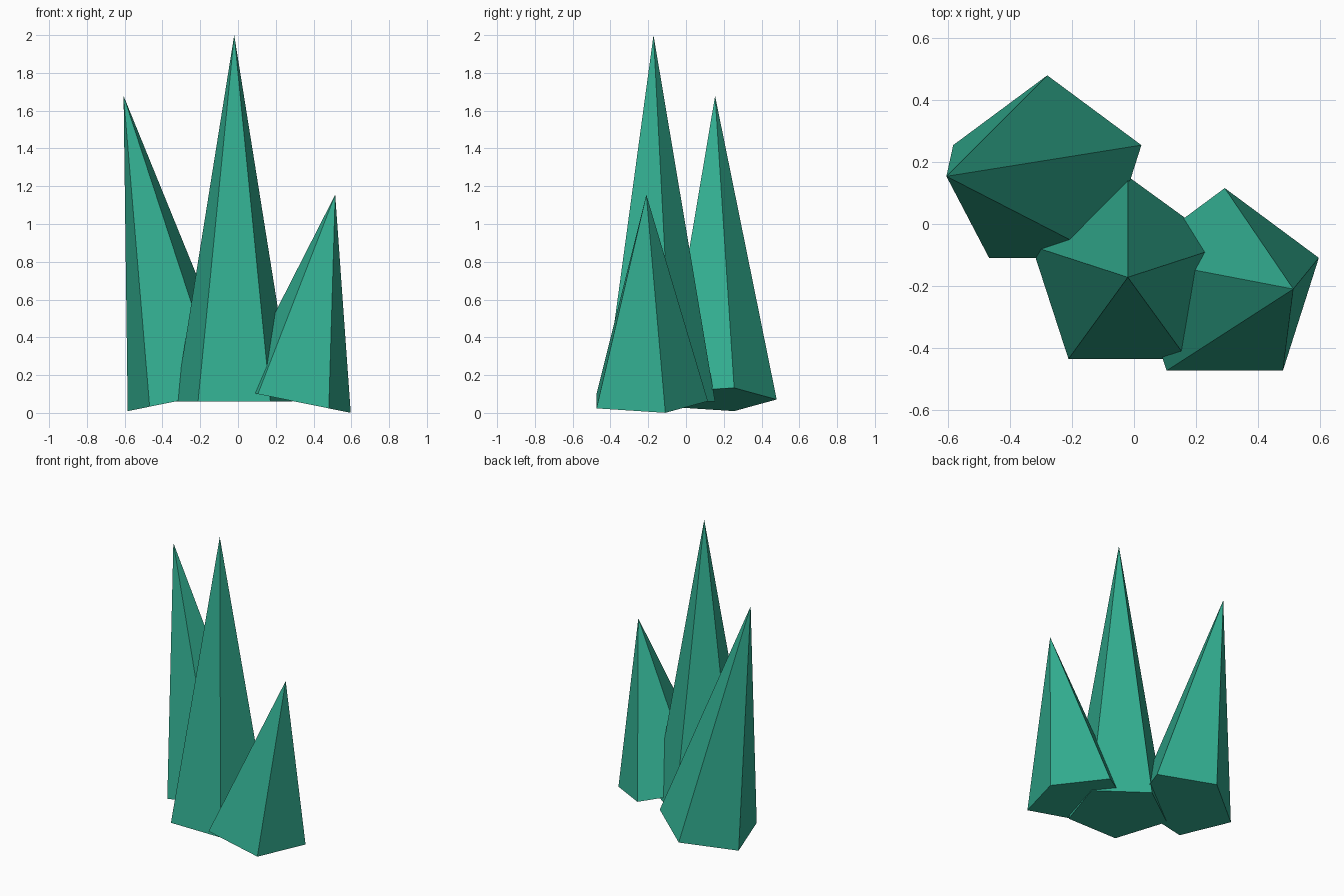
import bpy, bmesh, math
from mathutils import Matrix, Vector

if "Cube" in bpy.data.objects:
    bpy.data.objects.remove(bpy.data.objects["Cube"])

green = bpy.data.materials.new("crystal green")
green.diffuse_color = (0.032, 0.42, 0.28, 1.0)
green.use_nodes = True
green.node_tree.nodes["Principled BSDF"].inputs["Base Color"].default_value = green.diffuse_color

RADIUS = 0.326


def crystal(name, base, height, tilt):
    """Five-sided spike with one corner pointing back, leaning sideways by tilt."""
    bm = bmesh.new()
    ring = []
    for i in range(5):
        a = math.pi / 2 + i * math.tau / 5
        ring.append(bm.verts.new((RADIUS * math.cos(a), RADIUS * math.sin(a), 0)))
    tip = bm.verts.new((0, 0, height))
    bm.faces.new(ring[::-1])
    for i in range(5):
        bm.faces.new((ring[i], ring[(i + 1) % 5], tip))
    bm.transform(Matrix.Translation(Vector(base)) @ Matrix.Rotation(tilt, 4, 'Y'))
    bmesh.ops.recalc_face_normals(bm, faces=bm.faces)
    mesh = bpy.data.meshes.new(name)
    bm.to_mesh(mesh)
    bm.free()
    mesh.materials.append(green)
    bpy.context.collection.objects.link(bpy.data.objects.new(name, mesh))


# Tall upright spike, with a leaning one on each side
crystal("middle_crystal", (-0.02, -0.172, 0.06), 1.94, 0)
crystal("left_crystal", (-0.28, 0.154, 0.071), 1.64, -0.2)
crystal("right_crystal", (0.293, -0.21, 0.062), 1.115, 0.2)
